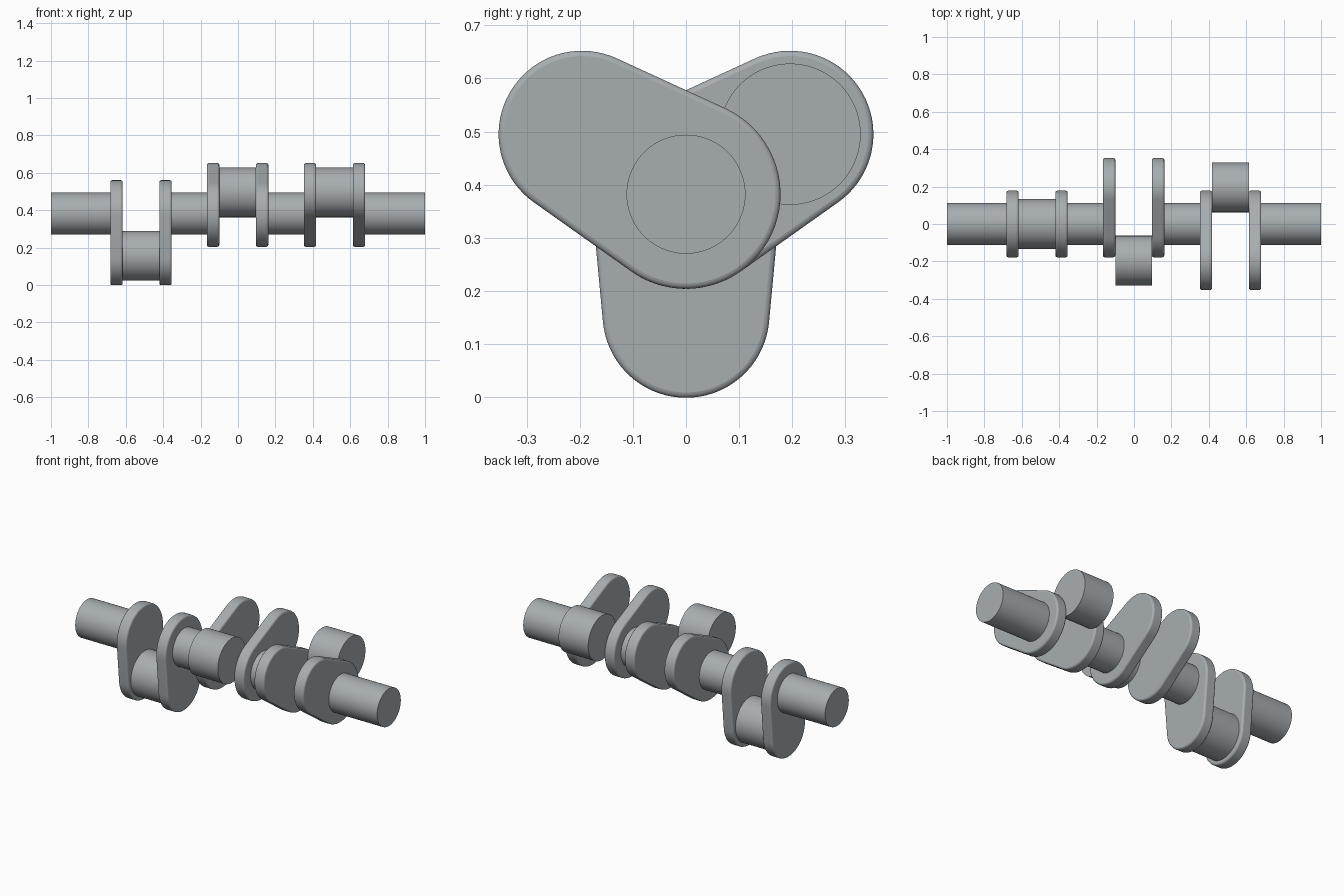
import bpy, bmesh, math

if "Cube" in bpy.data.objects:
    bpy.data.objects.remove(bpy.data.objects["Cube"])

AXIS_Z = 0.382      # height of the main shaft axis
THROW = 0.226       # distance from shaft axis to pin axis
MAIN_R, PIN_R = 0.112, 0.133
BIG_R, TIP_R = 0.178, 0.157
PIN_HALF, WEB_OUT = 0.098, 0.164

steel = bpy.data.materials.new("steel_grey")
steel.diffuse_color = (0.39, 0.42, 0.44, 1)
steel.use_nodes = True
steel.node_tree.nodes["Principled BSDF"].inputs["Base Color"].default_value = steel.diffuse_color


def extrude_x(name, outline, x0, x1, bevel=0.0):
    """Prism along x from a (y, z) outline, with optional rounded rims."""
    bm = bmesh.new()
    face = bm.faces.new([bm.verts.new((x0, y, z)) for y, z in outline])
    moved = bmesh.ops.extrude_face_region(bm, geom=[face])["geom"]
    verts = [v for v in moved if isinstance(v, bmesh.types.BMVert)]
    bmesh.ops.translate(bm, verts=verts, vec=(x1 - x0, 0, 0))
    bmesh.ops.recalc_face_normals(bm, faces=bm.faces)
    mesh = bpy.data.meshes.new(name)
    bm.to_mesh(mesh)
    bm.free()
    mesh.materials.append(steel)
    ob = bpy.data.objects.new(name, mesh)
    bpy.context.collection.objects.link(ob)
    if bevel:
        mod = ob.modifiers.new("rounded_rim", 'BEVEL')
        mod.width, mod.segments = bevel, 3
        mod.limit_method, mod.angle_limit = 'ANGLE', math.radians(50)
    bpy.ops.object.select_all(action='DESELECT')
    ob.select_set(True)
    bpy.context.view_layer.objects.active = ob
    bpy.ops.object.shade_smooth_by_angle(angle=math.radians(35))
    return ob


def arc(cy, cz, r, a0, a1, n):
    return [(cy + r * math.cos(a0 + (a1 - a0) * i / n),
             cz + r * math.sin(a0 + (a1 - a0) * i / n)) for i in range(n + 1)]


def throw_centre(angle):
    return THROW * math.cos(angle), AXIS_Z + THROW * math.sin(angle)


def cylinder(name, y, z, r, x0, x1):
    return extrude_x(name, arc(y, z, r, 0, math.tau, 72)[:-1], x0, x1)


def web_outline(angle):
    """Two circles of different size joined by their tangent lines."""
    t = math.acos((BIG_R - TIP_R) / THROW)
    tip = arc(*throw_centre(angle), TIP_R, angle - t, angle + t, 36)
    big = arc(0, AXIS_Z, BIG_R, angle + t, angle + math.tau - t, 36)
    return tip + big


# crank throws: centre x, web direction, pin direction (degrees in the y-z plane)
throws = [(-0.519, 270, 270), (-0.002, 30, 150), (0.516, 150, 30)]
for i, (x, web_deg, pin_deg) in enumerate(throws, 1):
    y, z = throw_centre(math.radians(pin_deg))
    cylinder(f"crank_pin_{i}", y, z, PIN_R, x - PIN_HALF, x + PIN_HALF)
    outline = web_outline(math.radians(web_deg))
    extrude_x(f"web_{i}_left", outline, x - WEB_OUT, x - PIN_HALF, 0.01)
    extrude_x(f"web_{i}_right", outline, x + PIN_HALF, x + WEB_OUT, 0.01)

# main journals fill the gaps between the throws
starts = [-1] + [x + WEB_OUT for x, _, _ in throws]
ends = [x - WEB_OUT for x, _, _ in throws] + [1]
for i, (x0, x1) in enumerate(zip(starts, ends), 1):
    cylinder(f"main_journal_{i}", 0, AXIS_Z, MAIN_R, x0, x1)
